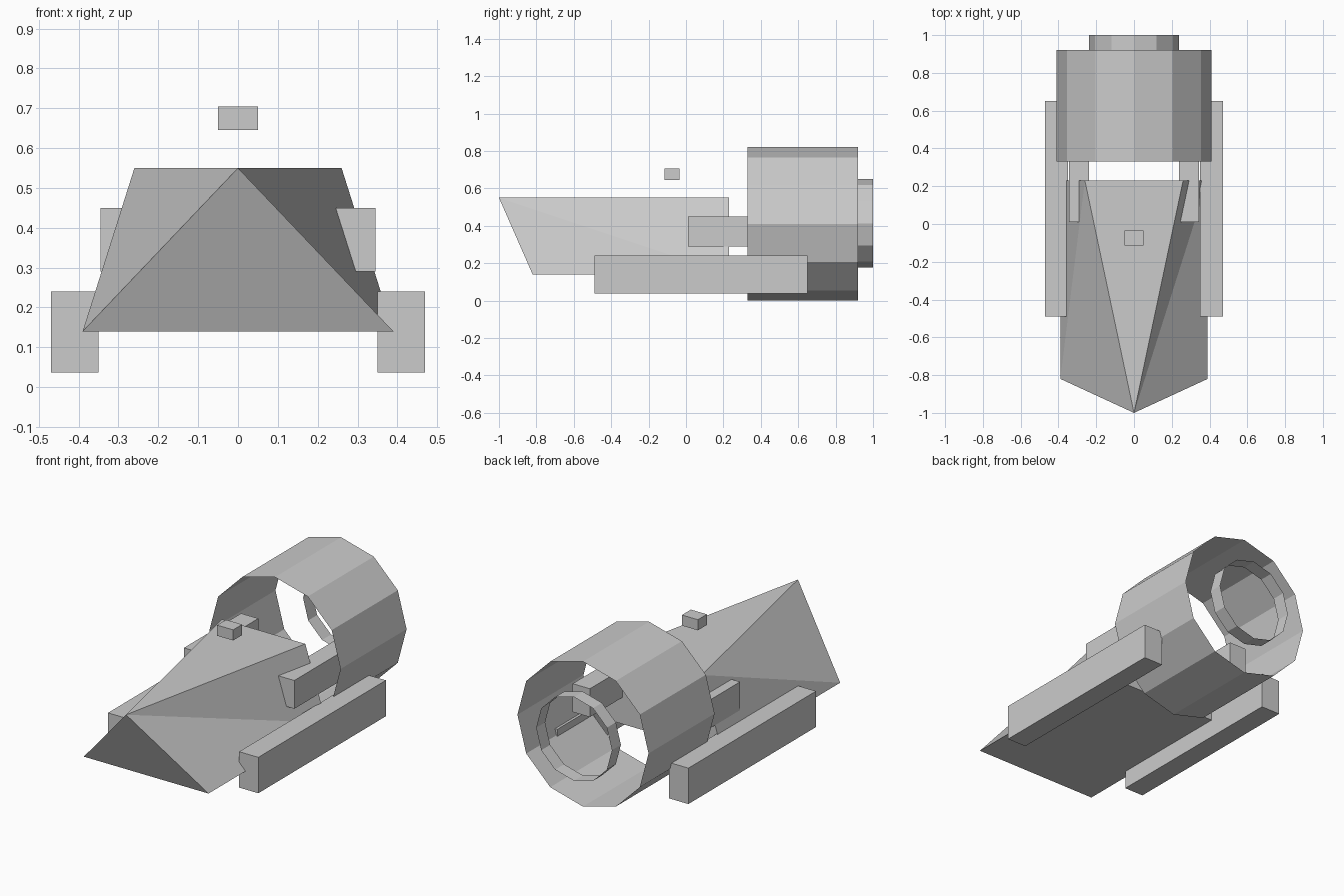
import bpy
import bmesh
from math import pi
from mathutils import Matrix

if "Cube" in bpy.data.objects:
    bpy.data.objects.remove(bpy.data.objects["Cube"], do_unlink=True)

grey = bpy.data.materials.new("plain grey")
grey.use_nodes = True
grey.diffuse_color = (0.6, 0.6, 0.6, 1)
grey.node_tree.nodes["Principled BSDF"].inputs["Base Color"].default_value = grey.diffuse_color


def finish(name, bm):
    mesh = bpy.data.meshes.new(name)
    bm.to_mesh(mesh)
    bm.free()
    mesh.materials.append(grey)
    obj = bpy.data.objects.new(name, mesh)
    bpy.context.collection.objects.link(obj)
    return obj


def box(name, low, high):
    bm = bmesh.new()
    size = [b - a for a, b in zip(low, high)]
    mid = [(a + b) / 2 for a, b in zip(low, high)]
    bmesh.ops.create_cube(bm, size=1, matrix=Matrix.Translation(mid) @ Matrix.Diagonal((*size, 1)))
    return finish(name, bm)


def tube(name, radius, y0, y1, z):
    # open twelve-sided shell along y
    bm = bmesh.new()
    place = Matrix.Translation((0, (y0 + y1) / 2, z)) @ Matrix.Rotation(pi / 2, 4, 'X')
    bmesh.ops.create_cone(bm, cap_ends=False, segments=12, radius1=radius, radius2=radius,
                          depth=y1 - y0, matrix=place)
    return finish(name, bm)


# Wedge hull: pointed nose, wide flat bottom, sloping sides
bm = bmesh.new()
nose = bm.verts.new((0, -1, 0.55))
top, rear, front = {}, {}, {}
for s in (-1, 1):
    top[s] = bm.verts.new((s * 0.26, 0.23, 0.55))
    rear[s] = bm.verts.new((s * 0.39, 0.23, 0.14))
    front[s] = bm.verts.new((s * 0.39, -0.82, 0.14))
for face in (
    (nose, top[1], top[-1]),
    (nose, front[-1], front[1]),
    (front[1], front[-1], rear[-1], rear[1]),
    (top[1], rear[1], rear[-1], top[-1]),
    # the two sides fold along opposite diagonals
    (nose, rear[1], top[1]),
    (nose, front[1], rear[1]),
    (nose, top[-1], front[-1]),
    (top[-1], rear[-1], front[-1]),
):
    bm.faces.new(face)
bmesh.ops.recalc_face_normals(bm, faces=bm.faces)
finish("wedge_hull", bm)

# Engine shell and exhaust ring
tube("engine_shell", 0.41, 0.33, 0.92, 0.41)
tube("exhaust_ring", 0.237, 0.92, 1.0, 0.413)

# Side rails and the struts joining hull to engine
for side, s in (("left", 1), ("right", -1)):
    for name, x0, x1, y0, y1, z0, z1 in (
        ("rail", 0.35, 0.47, -0.49, 0.65, 0.037, 0.24),
        ("strut", 0.237, 0.345, 0.01, 0.52, 0.29, 0.45),
    ):
        xs = sorted((s * x0, s * x1))
        box(f"{side}_{name}", (xs[0], y0, z0), (xs[1], y1, z1))

# Small block hovering above the hull
box("top_block", (-0.05, -0.115, 0.645), (0.05, -0.035, 0.705))
